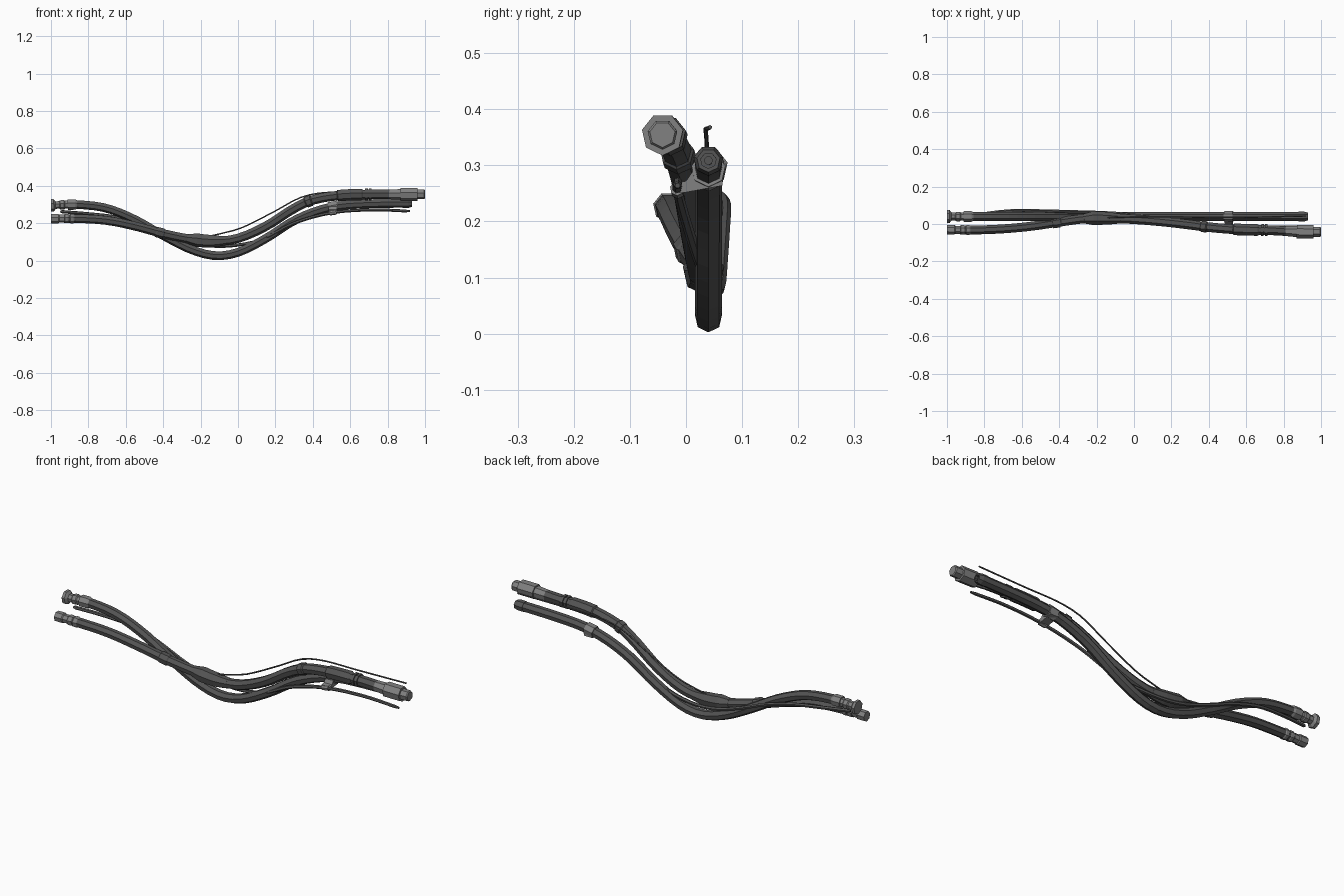
import bpy, bmesh, math
from mathutils import Vector

if "Cube" in bpy.data.objects:
    bpy.data.objects.remove(bpy.data.objects["Cube"])

def material(name, v):
    m = bpy.data.materials.new(name)
    m.diffuse_color = (v, v, v, 1)
    m.use_nodes = True
    m.node_tree.nodes["Principled BSDF"].inputs["Base Color"].default_value = m.diffuse_color
    return m

RUBBER = material("dark_rubber", 0.09)
METAL = material("grey_metal", 0.22)

def point(path, x):
    """Smooth (x, y, z) on a path that advances along x."""
    n = len(path)
    i = 0
    while i < n - 2 and x > path[i + 1][0]:
        i += 1
    def slope(k):
        a, b = path[max(k - 1, 0)], path[min(k + 1, n - 1)]
        return [(b[j] - a[j]) / (b[0] - a[0]) for j in (1, 2)]
    a, b = path[i], path[i + 1]
    h = b[0] - a[0]
    t = min(max((x - a[0]) / h, 0), 1)
    sa, sb = slope(i), slope(i + 1)
    out = [x]
    for j in (0, 1):
        out.append((2*t**3 - 3*t**2 + 1) * a[j+1] + (t**3 - 2*t*t + t) * h * sa[j]
                   + (3*t*t - 2*t**3) * b[j+1] + (t**3 - t*t) * h * sb[j])
    return Vector(out)

def tube(name, path, profile, mat, sides=7, step=0.045):
    """Sweep a polygon along the path; profile lists (x, radius)."""
    rings = [profile[0]]
    for (x0, r0), (x1, r1) in zip(profile, profile[1:]):
        k = max(1, round(abs(x1 - x0) / step))
        rings += [(x0 + (x1 - x0) * i / k, r0 + (r1 - r0) * i / k) for i in range(1, k + 1)]
    bm = bmesh.new()
    loops = []
    for x, r in rings:
        c = point(path, x)
        d = (point(path, x + 0.01) - point(path, x - 0.01)).normalized()
        side = Vector((0, 0, 1)).cross(d).normalized()
        up = d.cross(side)
        loops.append([bm.verts.new(c + r * (math.cos(a) * side + math.sin(a) * up))
                      for a in [2 * math.pi * (i + 0.25) / sides for i in range(sides)]])
    for a, b in zip(loops, loops[1:]):
        for i in range(sides):
            j = (i + 1) % sides
            bm.faces.new((a[i], a[j], b[j], b[i]))
    bm.faces.new(loops[0][::-1])
    bm.faces.new(loops[-1])
    return finish(name, bm, mat)

def finish(name, bm, mat):
    bmesh.ops.recalc_face_normals(bm, faces=bm.faces)
    me = bpy.data.meshes.new(name)
    bm.to_mesh(me)
    bm.free()
    me.materials.append(mat)
    ob = bpy.data.objects.new(name, me)
    bpy.context.collection.objects.link(ob)
    return ob

# Centre lines
back = [(-1, .04, .297), (-.85, .04, .30), (-.7, .04, .28), (-.55, .04, .22), (-.4, .04, .135),
        (-.25, .04, .06), (-.12, .04, .027), (0, .04, .045), (.15, .04, .12), (.3, .04, .215),
        (.45, .04, .275), (.6, .04, .30), (1, .04, .31)]
front = [(-1, -.03, .225), (-.85, -.032, .225), (-.7, -.026, .215), (-.55, -.012, .185),
         (-.4, .01, .145), (-.25, .03, .115), (-.12, .03, .105), (0, .025, .12), (.15, .013, .185),
         (.3, -.004, .28), (.4, -.017, .325), (.55, -.029, .35), (.75, -.034, .355),
         (.87, -.041, .355), (1, -.042, .355)]
cable = [(-.95, .03, .262), (-.8, .055, .25), (-.65, .071, .232), (-.5, .07, .19), (-.35, .066, .13),
         (-.2, .062, .085), (-.05, .053, .078), (.12, .03, .11), (.3, 0, .20), (.5, -.015, .255),
         (.72, -.015, .271), (.92, -.015, .264)]
wire = [(-.2, .03, .12), (-.1, .036, .142), (.02, .038, .175), (.2, .038, .265), (.33, .037, .335),
        (.45, .035, .362), (.65, .037, .365), (.92, .043, .368)]

# Back hose with flanged end and hollow end
tube("back_hose", back, [(-.9, .024), (.9, .025)], RUBBER)
tube("back_hose_flange", back, [(-1, .024), (-1, .035), (-.985, .035), (-.975, .021), (-.955, .021),
     (-.95, .026), (-.93, .026), (-.925, .022), (-.905, .022)], METAL)
tube("back_hose_left_collar", back, [(-.91, .024), (-.91, .029), (-.87, .029), (-.86, .024)], METAL)
tube("back_hose_open_end", back, [(.88, .025), (.88, .027), (.91, .027), (.93, .021), (.93, .014),
     (.91, .014), (.91, .008), (.92, .008)], RUBBER)

# Front hose with stepped connectors and collars
tube("front_hose", front, [(-.93, .024), (.85, .027)], RUBBER)
tube("front_hose_left_fitting", front, [(-1, .018), (-1, .026), (-.96, .026), (-.955, .022),
     (-.93, .022), (-.925, .026), (-.91, .026), (-.905, .023), (-.9, .023), (-.895, .027),
     (-.88, .027), (-.875, .024)], METAL)
tube("front_hose_plug", front, [(.81, .027), (.87, .030), (.87, .0375), (.96, .0375), (.96, .027),
     (.995, .027), (1, .023)], METAL)
tube("front_hose_right_sleeve", front, [(.53, .026), (.535, .032), (.66, .032), (.67, .026)], RUBBER)
for i, x in enumerate((.68, .70)):
    tube(f"front_hose_band_{i + 1}", front, [(x, .026), (x, .033), (x + .014, .033), (x + .014, .026)], RUBBER)
tube("front_hose_middle_collar", front, [(.36, .026), (.365, .031), (.39, .031), (.395, .026)], RUBBER)
tube("front_hose_wrap", front, [(-.27, .026), (-.22, .038), (-.14, .035), (-.07, .026)], RUBBER)
tube("front_hose_left_collar", front, [(-.44, .025), (-.435, .029), (-.40, .029), (-.395, .025)], RUBBER)

# Thin cable and wire
tube("thin_cable", cable, [(-.95, .005), (-.94, .009), (.3, .009), (.89, .008), (.92, .005)], RUBBER, 6)
tube("loose_wire", wire, [(-.2, .004), (.92, .004)], RUBBER, 5)

# Clip joining the back hose and thin cable
tube("clip_ring", back, [(.485, .026), (.485, .031), (.53, .031), (.53, .026)], METAL)
tube("clip_cable_ring", cable, [(.49, .009), (.49, .013), (.525, .013), (.525, .009)], METAL)
bm = bmesh.new()
web = [(-.02, .25), (.0, .252), (.065, .264), (.065, .285), (.025, .308), (.0, .272), (-.02, .268)]
face = bm.faces.new([bm.verts.new((.485, y, z)) for y, z in web])
ext = bmesh.ops.extrude_face_region(bm, geom=[face], use_keep_orig=True)
bmesh.ops.translate(bm, vec=(.045, 0, 0), verts=[v for v in ext["geom"] if isinstance(v, bmesh.types.BMVert)])
finish("clip_web", bm, METAL)
